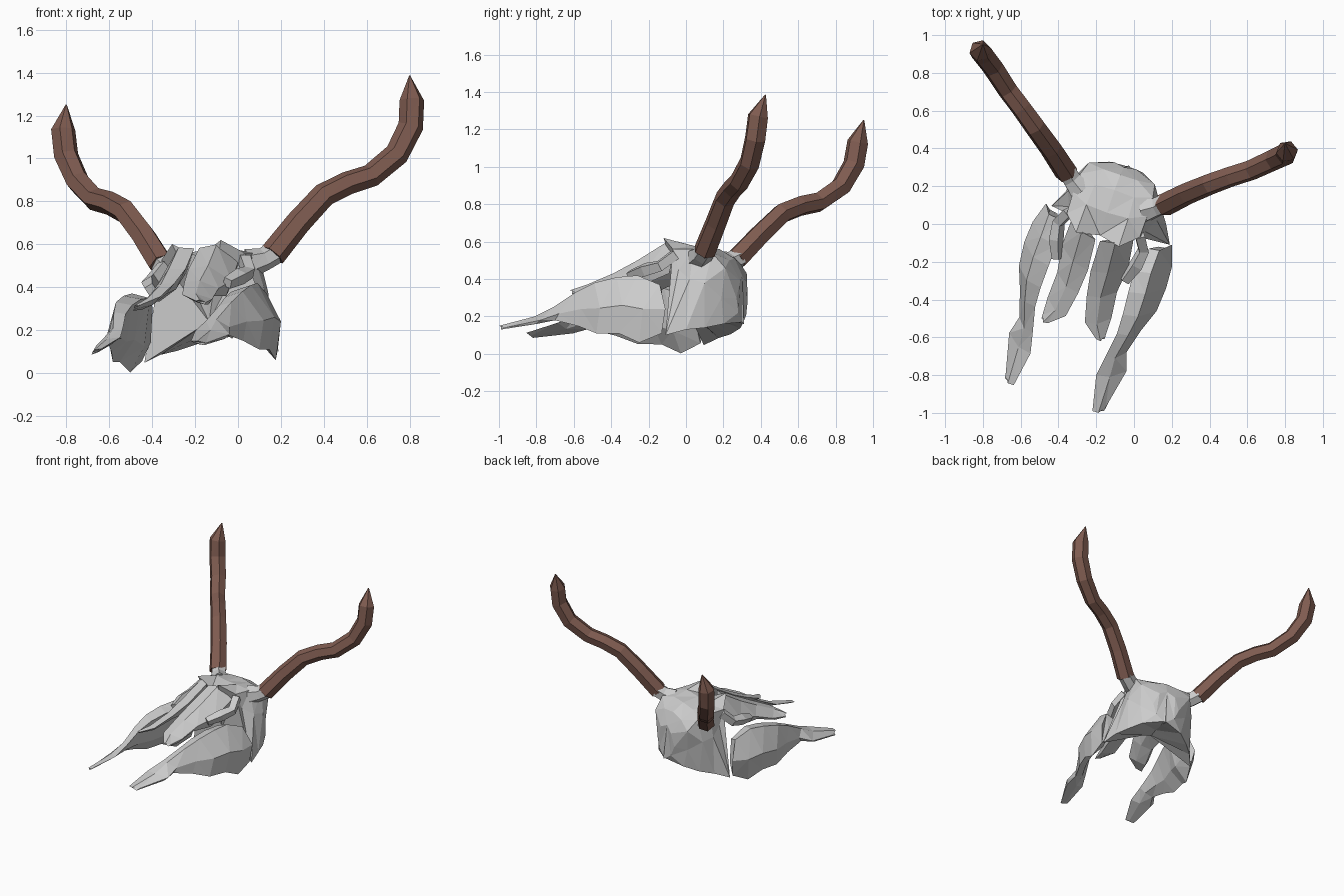
import bpy, bmesh
from math import cos, sin, tau
from mathutils import Vector, Matrix

if "Cube" in bpy.data.objects:
    bpy.data.objects.remove(bpy.data.objects["Cube"])

# The skull is turned and tilted: its own frame, with local x = 0 as mirror plane
O = Vector((-0.119, -0.013, 0.0))
U = Vector((0.947, -0.311, 0.08)).normalized()
V = Vector((0.311, 0.947, 0.0)).normalized()
W = U.cross(V).normalized()
V = W.cross(U)
FRAME = Matrix((U, V, W)).transposed().to_4x4()
FRAME.translation = O
INVERSE = FRAME.inverted()


def mid(y, z):
    """Point on the mirror plane."""
    return (O.x - (U.y * (y - O.y) + U.z * z) / U.x, y, z)


def loft(name, rings, closed=True, material=None):
    """Skin right-hand rings, cap both ends and mirror to the left."""
    bm = bmesh.new()
    rows = [[bm.verts.new(INVERSE @ Vector(p)) for p in r] for r in rings]
    n = len(rows[0])
    for a, b in zip(rows, rows[1:]):
        for i in range(n if closed else n - 1):
            j = (i + 1) % n
            bm.faces.new((a[i], a[j], b[j], b[i]))
    bm.faces.new(rows[0][::-1])
    bm.faces.new(rows[-1])
    bmesh.ops.triangulate(bm, faces=[f for f in bm.faces if len(f.verts) > 3])
    bmesh.ops.recalc_face_normals(bm, faces=bm.faces)
    me = bpy.data.meshes.new(name)
    bm.to_mesh(me)
    bm.free()
    ob = bpy.data.objects.new(name, me)
    bpy.context.collection.objects.link(ob)
    ob.matrix_world = FRAME
    mod = ob.modifiers.new("mirror", 'MIRROR')
    mod.merge_threshold = 0.002
    if material:
        me.materials.append(material)
    return ob


def tube(name, path, radii, sides, material=None):
    """Faceted tube along a path without twist."""
    pts = [Vector(p) for p in path]
    d = (pts[1] - pts[0]).normalized()
    side = d.cross(Vector((0, 1, 0))).normalized()
    rings = []
    for k, p in enumerate(pts):
        new = (pts[min(k + 1, len(pts) - 1)] - pts[max(k - 1, 0)]).normalized()
        side = d.rotation_difference(new) @ side
        d = new
        up = d.cross(side)
        rings.append([p + radii[k] * (cos(tau * i / sides) * side + sin(tau * i / sides) * up)
                      for i in range(sides)])
    return loft(name, rings, True, material)


def bone(name, stations):
    """Long faceted bone from (y, inner x, outer x, low z, high z) stations."""
    rings = []
    for y, xi, xo, lo, hi in stations:
        w, h = xo - xi, hi - lo
        rings.append([(xi, y, hi - 0.1 * h),
                      (xi + 0.45 * w, y - 0.01, hi),
                      (xo, y + 0.02, lo + 0.5 * h),
                      (xo - 0.12 * w, y, lo),
                      (xi + 0.4 * w, y + 0.01, lo + 0.3 * h)])
    return loft(name, rings)


# Braincase: half sections from brow to back of the head, flaring down into side plates
loft("braincase", [
    [mid(-0.06, .54), (-.08, -.12, .62), (.03, -.07, .56), (.06, -.04, .45), (.19, -.11, .10), mid(.0, .24)],
    [mid(.06, .57), (-.03, .03, .58), (.07, .04, .56), (.12, .02, .40), (.17, .0, .13), mid(.05, .20)],
    [mid(.18, .56), (.0, .14, .56), (.10, .14, .54), (.14, .10, .38), (.14, .10, .14), mid(.13, .20)],
    [mid(.26, .51), (.02, .23, .50), (.11, .21, .46), (.10, .19, .30), (.09, .20, .16), mid(.23, .18)],
    [mid(.30, .42), (.01, .29, .39), (.05, .27, .30), (.03, .28, .22), (-.02, .30, .17), mid(.31, .16)],
], closed=False)

# Upper jaw with cheek and long pointed front prong
bone("upper_jaw", [
    (-.99, -.22, -.15, .13, .15), (-.80, -.20, -.04, .16, .20),
    (-.70, -.15, -.04, .18, .25), (-.58, -.09, .04, .15, .33),
    (-.48, -.06, .12, .11, .38), (-.36, -.03, .17, .11, .41),
    (-.25, .0, .20, .06, .42), (-.13, .08, .20, .11, .37)])

# Nose bones, split down the middle
bone("nose_bone", [
    (-.61, -.20, -.15, .32, .34), (-.52, -.26, -.12, .32, .37),
    (-.38, -.25, -.09, .36, .43), (-.25, -.23, -.03, .36, .50),
    (-.09, -.18, .0, .43, .60)])

# Rim around the eye socket, joining nose, cheek and brow
tube("eye_rim", [(-.05, -.30, .42), (.01, -.22, .45), (.05, -.14, .47), (.03, -.06, .53)],
     [.03, .04, .035, .035], 4)

# Horn stumps and horns
tube("horn_stump", [(.05, .07, .51), (.12, .09, .53), (.17, .11, .56)], [.07, .055, .055], 6)

horn = bpy.data.materials.new("horn_brown")
horn.diffuse_color = (0.21, 0.105, 0.08, 1)
horn.use_nodes = True
horn.node_tree.nodes["Principled BSDF"].inputs["Base Color"].default_value = horn.diffuse_color
tube("horn", [(.16, .10, .55), (.28, .16, .70), (.40, .21, .83), (.51, .25, .885), (.62, .285, .92),
              (.74, .34, 1.02), (.805, .37, 1.15), (.81, .385, 1.27), (.80, .425, 1.385)],
     [.062, .059, .057, .055, .055, .057, .059, .058, .003], 6, horn)
